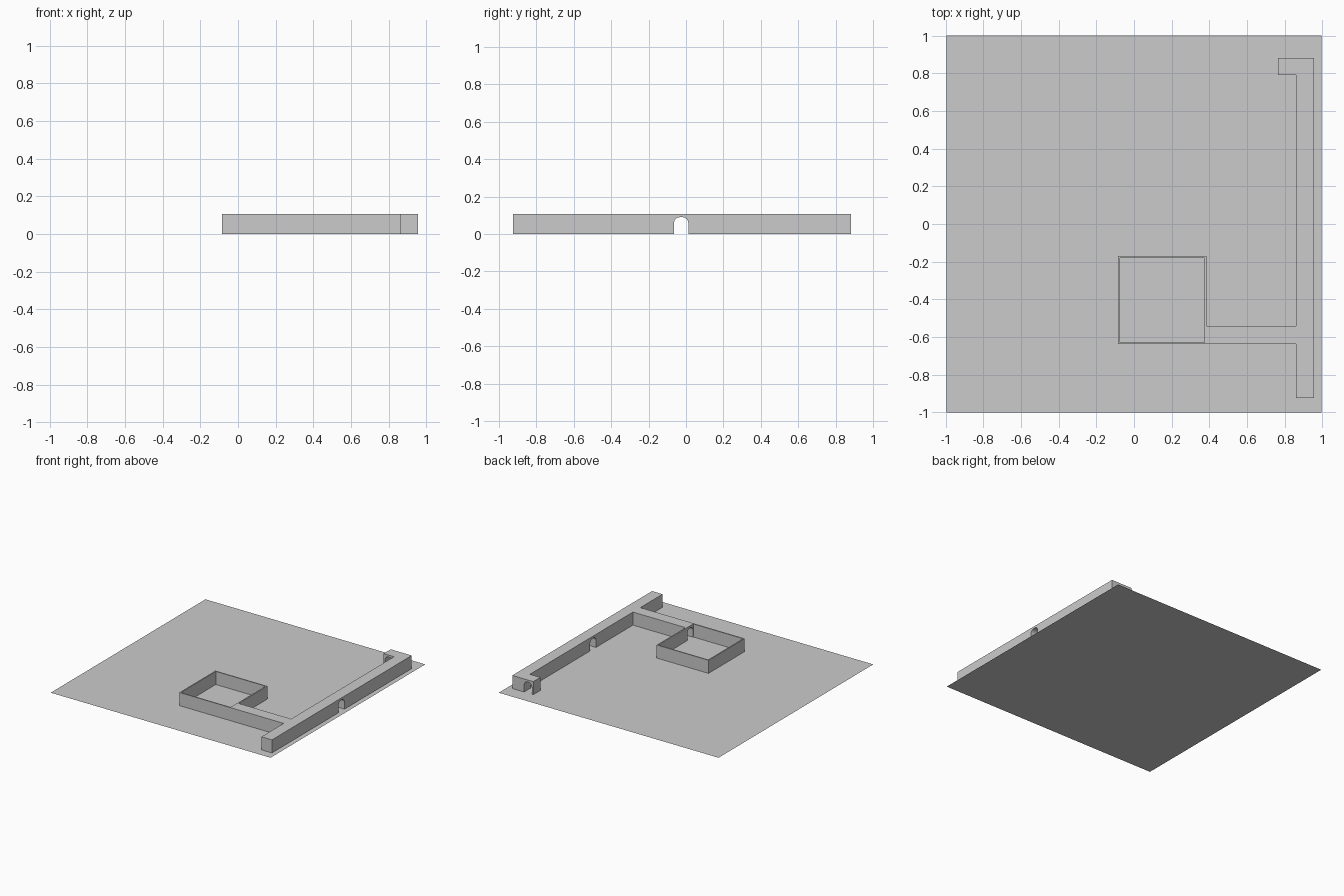
import bpy, bmesh, math
from mathutils import Matrix

if "Cube" in bpy.data.objects:
    bpy.data.objects.remove(bpy.data.objects["Cube"])

HEIGHT = 0.107


def prism(name, outline, depth, matrix=Matrix()):
    """Extrude a flat outline along its local z."""
    bm = bmesh.new()
    face = bm.faces.new([bm.verts.new((x, y, 0)) for x, y in outline])
    top = bmesh.ops.extrude_face_region(bm, geom=[face])["geom"]
    bmesh.ops.translate(bm, vec=(0, 0, depth),
                        verts=[v for v in top if isinstance(v, bmesh.types.BMVert)])
    bmesh.ops.recalc_face_normals(bm, faces=bm.faces)
    bm.transform(matrix)
    mesh = bpy.data.meshes.new(name)
    bm.to_mesh(mesh)
    bm.free()
    obj = bpy.data.objects.new(name, mesh)
    bpy.context.collection.objects.link(obj)
    return obj


def arch_cutter(name, x, y, turn, depth, width=0.077, height=0.09):
    """Rounded doorway cutter centred at x, y; turn spins it about z."""
    r, corner = width / 2, 0.032
    pts = [(-r, -0.02), (r, -0.02)]
    for cx, start in ((r - corner, 0), (corner - r, 90)):
        for i in range(7):
            a = math.radians(start + 15 * i)
            pts.append((cx + corner * math.cos(a),
                        height - corner + corner * math.sin(a)))
    m = (Matrix.Translation((x, y, 0)) @ Matrix.Rotation(turn, 4, 'Z')
         @ Matrix.Rotation(math.pi / 2, 4, 'X')
         @ Matrix.Translation((0, 0, -depth / 2)))
    return prism(name, pts, depth, m)


# Ground sheet
bpy.ops.mesh.primitive_plane_add(size=2)
ground = bpy.context.object
ground.name = "ground_sheet"
ground.scale = (0.995, 1, 1)

# Long wall with end hook, side branch and courtyard block
wall = prism("walls", [
    (0.86, -0.925), (0.955, -0.925), (0.955, 0.882), (0.765, 0.882),
    (0.765, 0.79), (0.86, 0.79), (0.86, -0.542), (0.385, -0.542),
    (0.385, -0.17), (-0.085, -0.17), (-0.085, -0.638), (0.86, -0.638)], HEIGHT)

# Courtyard opening and the arched doorways
cutters = [
    prism("courtyard_cutter", [(-0.075, -0.628), (0.374, -0.628),
                               (0.374, -0.18), (-0.075, -0.18)], 0.3,
          Matrix.Translation((0, 0, -0.1))),
    arch_cutter("long_wall_door_cutter", 0.907, -0.026, math.pi / 2, 0.2),
    arch_cutter("hook_door_cutter", 0.813, 0.836, 0, 0.2, width=0.07),
    arch_cutter("courtyard_door_cutter", 0.41, -0.588, math.pi / 2, 0.12, width=0.07),
]
for c in cutters:
    mod = wall.modifiers.new(c.name, 'BOOLEAN')
    mod.operation = 'DIFFERENCE'
    mod.solver = 'EXACT'
    mod.object = c
    c.hide_render = True
    c.hide_set(True)
